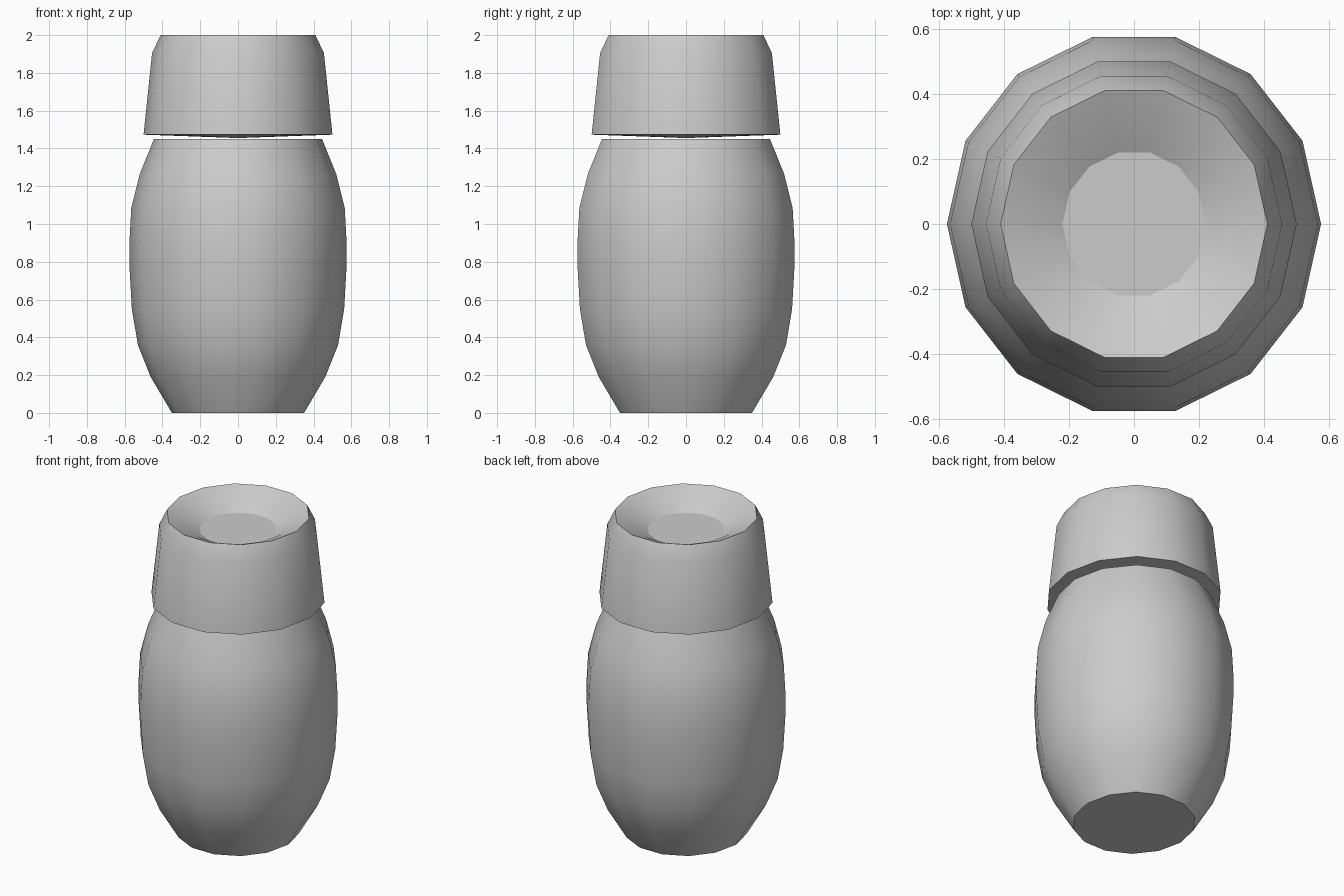
import bpy, bmesh, math

if "Cube" in bpy.data.objects:
    bpy.data.objects.remove(bpy.data.objects["Cube"])

SIDES = 14
STRETCH_Y = 1.025  # flats at front/back reach as far as the side corners


def lathe(name, profile, bottom_z, top_z):
    """Revolve (radius, z) points into a 14-sided solid; ends close to centre points."""
    bm = bmesh.new()
    rings = []
    for r, z in profile:
        angles = [2 * math.pi * i / SIDES for i in range(SIDES)]
        rings.append([bm.verts.new((r * math.cos(a), r * STRETCH_Y * math.sin(a), z))
                      for a in angles])
    for low, high in zip(rings, rings[1:]):
        for i in range(SIDES):
            j = (i + 1) % SIDES
            bm.faces.new((low[i], low[j], high[j], high[i]))
    for ring, z in ((rings[0], bottom_z), (rings[-1], top_z)):
        centre = bm.verts.new((0, 0, z))
        for i in range(SIDES):
            bm.faces.new((ring[i], ring[(i + 1) % SIDES], centre))
    bmesh.ops.recalc_face_normals(bm, faces=bm.faces)
    mesh = bpy.data.meshes.new(name)
    bm.to_mesh(mesh)
    bm.free()
    obj = bpy.data.objects.new(name, mesh)
    bpy.context.collection.objects.link(obj)
    bpy.ops.object.select_all(action='DESELECT')
    obj.select_set(True)
    bpy.context.view_layer.objects.active = obj
    bpy.ops.object.shade_smooth_by_angle(angle=math.radians(27))
    return obj


# Barrel-shaped body
lathe("shaker_body",
      [(0.35, 0), (0.462, 0.19), (0.53, 0.36), (0.562, 0.55), (0.575, 0.78),
       (0.575, 0.90), (0.565, 1.085), (0.52, 1.265), (0.445, 1.45)],
      0, 1.45)

# Tapered lid with a bevelled rim, dished top and slightly bulging underside
lathe("shaker_lid",
      [(0.50, 1.473), (0.455, 1.905), (0.41, 2.0), (0.31, 1.955), (0.22, 1.905)],
      1.455, 1.905)
